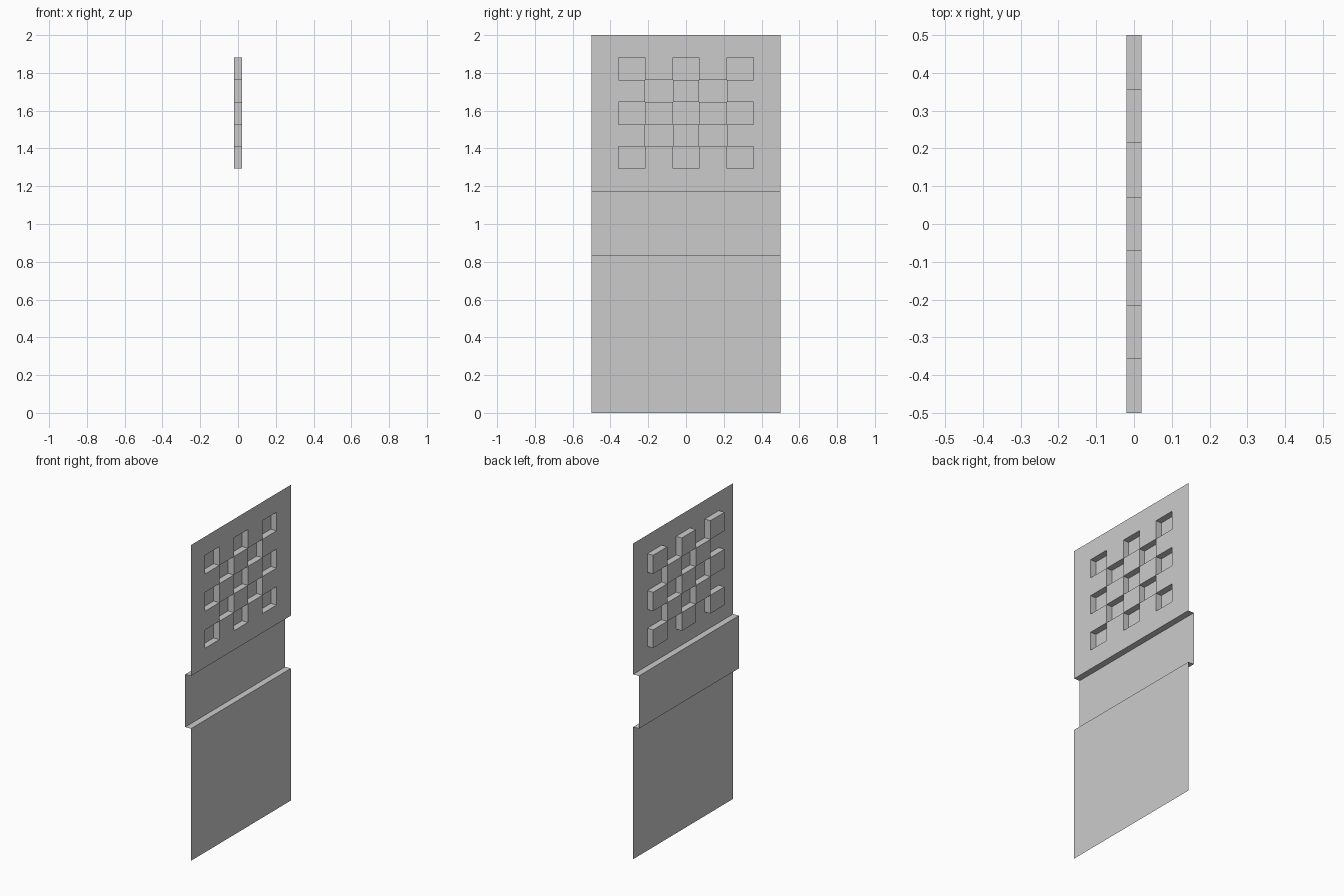
import bpy, bmesh

if "Cube" in bpy.data.objects:
    bpy.data.objects.remove(bpy.data.objects["Cube"])

FRONT, BACK = 0.02, -0.02          # raised and recessed sheet planes


def make_object(name, quads):
    bm = bmesh.new()
    for quad in quads:
        bm.faces.new([bm.verts.new(p) for p in quad])
    bmesh.ops.remove_doubles(bm, verts=bm.verts, dist=1e-5)
    mesh = bpy.data.meshes.new(name)
    bm.to_mesh(mesh)
    bm.free()
    obj = bpy.data.objects.new(name, mesh)
    bpy.context.collection.objects.link(obj)
    return obj


# Lower sheet: a stepped profile swept across the width
profile = [(FRONT, 0), (FRONT, 0.837), (BACK, 0.837), (BACK, 1.171), (FRONT, 1.171)]
strips = []
for (xa, za), (xb, zb) in zip(profile, profile[1:]):
    strips.append([(xa, -0.5, za), (xa, 0.5, za), (xb, 0.5, zb), (xb, -0.5, zb)])
make_object("stepped_lower_panel", strips)

# Upper sheet: a 5 x 5 checkerboard of square pockets inside a plain border
ys = [-0.5, -0.357, -0.216, -0.07, 0.07, 0.216, 0.357, 0.5]
zs = [1.171, 1.293, 1.409, 1.527, 1.647, 1.763, 1.881, 2.0]
cells = []
for i in range(7):
    for j in range(7):
        pocket = 1 <= i <= 5 and 1 <= j <= 5 and (i + j) % 2 == 0
        ring = [(ys[i], zs[j]), (ys[i + 1], zs[j]),
                (ys[i + 1], zs[j + 1]), (ys[i], zs[j + 1])]
        x = BACK if pocket else FRONT
        cells.append([(x, y, z) for y, z in ring])
        if pocket:  # pocket side walls
            for a, b in zip(ring, ring[1:] + ring[:1]):
                cells.append([(FRONT, *a), (FRONT, *b), (BACK, *b), (BACK, *a)])
make_object("checkered_upper_panel", cells)
